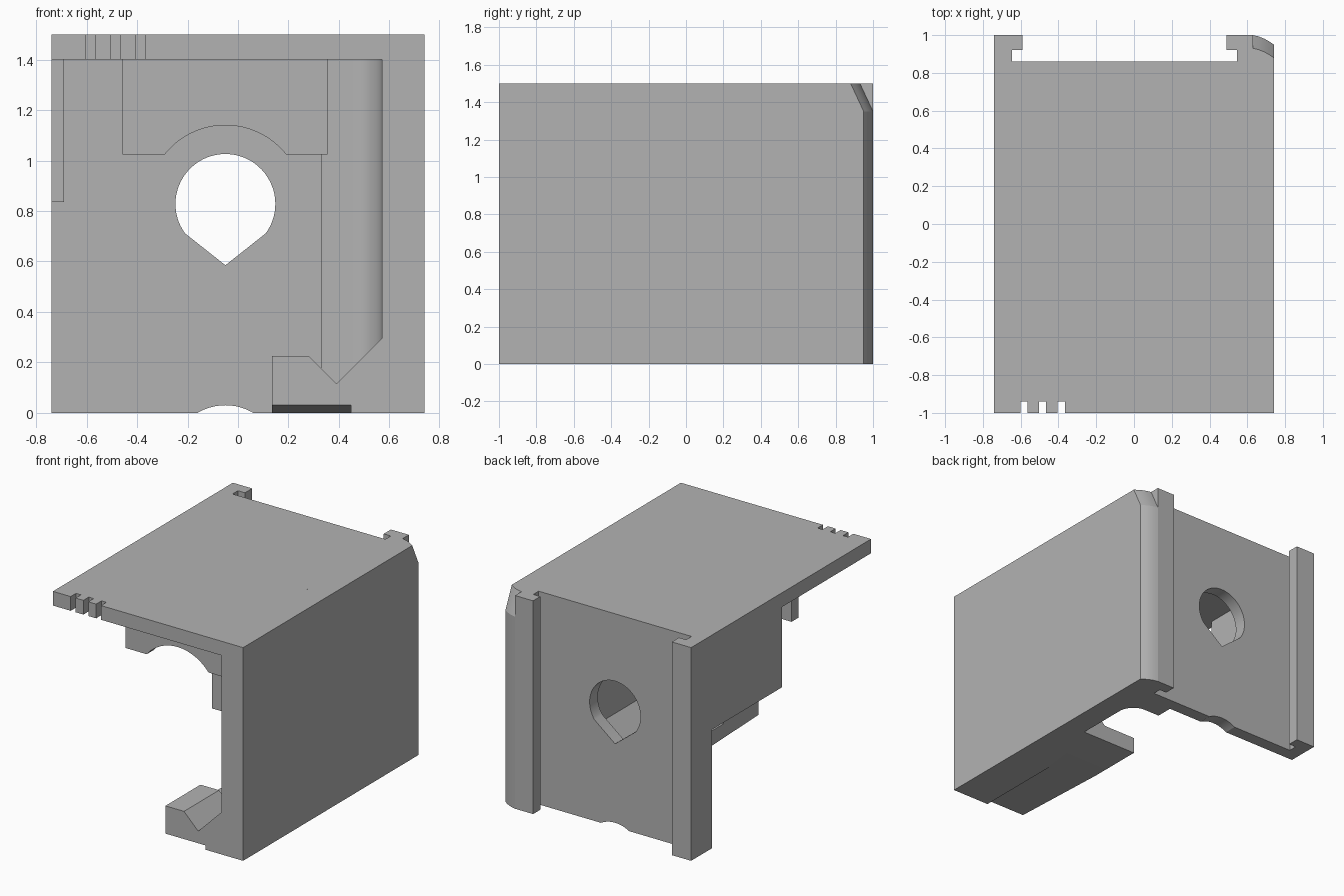
import bpy, bmesh
from math import sin, cos, asin, radians, pi

default = bpy.data.objects.get("Cube")
if default:
    bpy.data.objects.remove(default, do_unlink=True)

grey = bpy.data.materials.new("plain grey")
grey.use_nodes = True
COLOUR = (0.45, 0.45, 0.45, 1)
grey.diffuse_color = COLOUR
grey.node_tree.nodes["Principled BSDF"].inputs["Base Color"].default_value = COLOUR


def loft(name, rings):
    """Solid through a stack of matching rings of 3D points."""
    bm = bmesh.new()
    rows = [[bm.verts.new(p) for p in ring] for ring in rings]
    n = len(rows[0])
    bm.faces.new(rows[0])
    bm.faces.new(rows[-1])
    for low, high in zip(rows, rows[1:]):
        for i in range(n):
            j = (i + 1) % n
            bm.faces.new((low[i], low[j], high[j], high[i]))
    bmesh.ops.recalc_face_normals(bm, faces=bm.faces)
    mesh = bpy.data.meshes.new(name)
    bm.to_mesh(mesh)
    bm.free()
    mesh.materials.append(grey)
    obj = bpy.data.objects.new(name, mesh)
    bpy.context.collection.objects.link(obj)
    return obj


def prism(name, profile, axis, start, end):
    """Extrude a 2D profile along an axis."""
    def place(p, d):
        return {"x": (d, *p), "y": (p[0], d, p[1]), "z": (*p, d)}[axis]
    return loft(name, [[place(p, d) for p in profile] for d in (start, end)])


def box(name, x0, x1, y0, y1, z0, z1):
    return prism(name, [(x0, y0), (x1, y0), (x1, y1), (x0, y1)], "z", z0, z1)


def arc(cx, cy, r, a0, a1, steps):
    angles = [radians(a0 + (a1 - a0) * i / steps) for i in range(steps + 1)]
    return [(cx + r * cos(a), cy + r * sin(a)) for a in angles]


def cut(obj, cutter):
    """Subtract a helper solid, then discard it."""
    cutter.hide_render = True
    mod = obj.modifiers.new("cut", "BOOLEAN")
    mod.operation = "DIFFERENCE"
    mod.solver = "EXACT"
    mod.object = cutter
    bpy.context.view_layer.objects.active = obj
    bpy.ops.object.modifier_apply(modifier=mod.name)
    bpy.data.objects.remove(cutter, do_unlink=True)


# Top plate with three small slots in its front edge
top = box("top_plate", -0.74, 0.57, -1, 0.86, 1.4, 1.5)
for x in (-0.602, -0.503, -0.404):
    cut(top, box("slot_cutter", x, x + 0.038, -1.1, -0.94, 1.3, 1.6))

# Back wall with teardrop hole and shallow arch at its foot
back = box("back_wall", -0.74, 0.57, 0.77, 0.86, 0, 1.4)
HX, HZ = -0.05, 0.828
teardrop = arc(HX, HZ, 0.198, -36, 216, 48) + [(HX, 0.585)]
cut(back, prism("hole_cutter", teardrop, "y", 0.7, 0.95))
cut(back, prism("notch_cutter", arc(HX, -0.187, 0.217, 0, 360, 64)[:-1], "y", 0.7, 0.95))

# Right wall, rounded rear corner leaning forward near the top
corner = [(0.74, 0.95), (0.715, 0.967), (0.69, 0.981), (0.66, 0.993), (0.63, 1)]
rings = []
for z, shift in ((0, 0), (1.35, 0), (1.5, 0.07)):
    outline = [(0.57, -1), (0.74, -1)] + [(x, y - shift) for x, y in corner]
    outline += [(0.63, 0.86), (0.57, 0.86)]
    rings.append([(x, y, z) for x, y in outline])
loft("right_wall", rings)

# Filleted post inside the rear right corner
prism("corner_post", [(0.57, 0.77), (0.33, 0.77), (0.33, 0.65)]
      + arc(0.45, 0.53, 0.12, 90, 0, 12), "z", 0, 1.4)

# Short side wall on the open side
box("side_panel", -0.74, -0.69, -0.01, 0.77, 0.835, 1.4)

# Hooked rails on the back
prism("rail_open_side", [(-0.74, 0.86), (-0.645, 0.86), (-0.645, 0.92),
                         (-0.59, 0.92), (-0.59, 1), (-0.74, 1)], "z", 0, 1.5)
prism("rail_wall_side", [(0.63, 0.86), (0.545, 0.86), (0.545, 0.92),
                         (0.49, 0.92), (0.49, 1), (0.63, 1)], "z", 0, 1.5)

# Hanging rib with arched lower edge
rise = asin((1.025 - 0.832) / 0.308) * 180 / pi
prism("arched_rib", [(0.355, 1.4), (-0.457, 1.4), (-0.457, 1.025)]
      + arc(HX, 0.832, 0.308, 180 - rise, rise, 24) + [(0.355, 1.025)], "y", -0.6, -0.52)

# Foot ledge with a ramped underside, and a raised lip at the front
ledge = prism("foot_ledge", [(0.135, 0), (0.57, 0), (0.57, 0.295),
                             (0.39, 0.115), (0.135, 0.115)], "y", -1, 0.16)
cut(ledge, prism("ramp_cutter", [(-1.1, 0.034), (-0.235, 0), (-0.235, -0.05),
                                 (-1.1, -0.05)], "x", 0.1, 0.447))
prism("foot_lip", [(0.135, 0.115), (0.39, 0.115), (0.28, 0.225),
                   (0.135, 0.225)], "y", -1, -0.61)

# Smooth the curved faces, keep the edges crisp
for obj in bpy.context.collection.objects:
    if obj.type == "MESH" and grey.name in obj.data.materials:
        bpy.ops.object.select_all(action="DESELECT")
        obj.select_set(True)
        bpy.context.view_layer.objects.active = obj
        bpy.ops.object.shade_smooth_by_angle(angle=radians(20))
